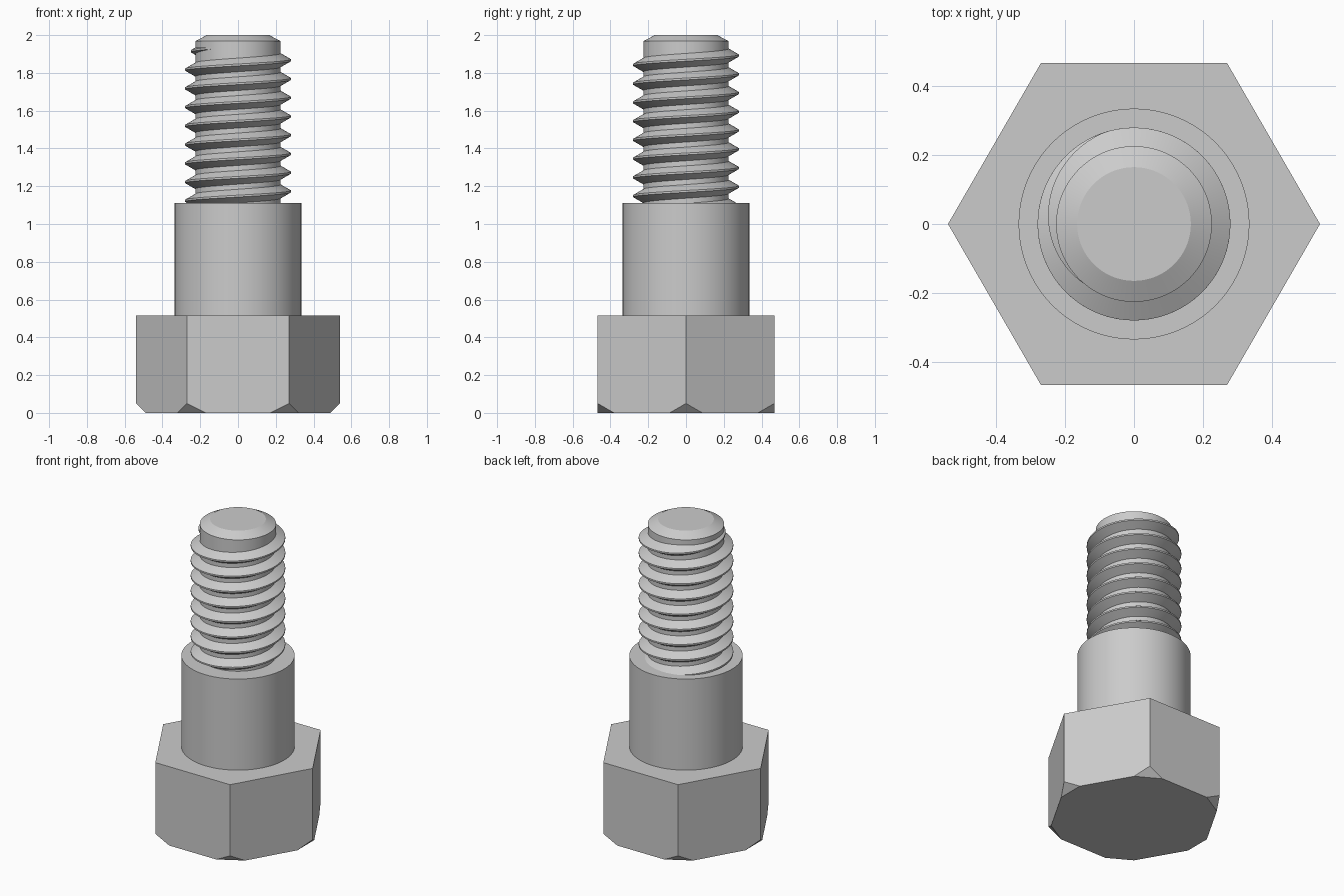
import bpy
import bmesh
from math import cos, sin, pi, radians
from mathutils import Vector

if "Cube" in bpy.data.objects:
    bpy.data.objects.remove(bpy.data.objects["Cube"], do_unlink=True)

# Single steel grey
GREY = (0.6, 0.6, 0.6, 1.0)
steel = bpy.data.materials.new("steel_grey")
steel.use_nodes = True
steel.diffuse_color = GREY
bsdf = next(n for n in steel.node_tree.nodes if n.type == 'BSDF_PRINCIPLED')
bsdf.inputs["Base Color"].default_value = GREY


def finish(name, bm, smooth=True):
    """Turn a bmesh into a named, coloured object."""
    bmesh.ops.recalc_face_normals(bm, faces=bm.faces)
    mesh = bpy.data.meshes.new(name)
    bm.to_mesh(mesh)
    bm.free()
    mesh.materials.append(steel)
    obj = bpy.data.objects.new(name, mesh)
    bpy.context.collection.objects.link(obj)
    if smooth:
        bpy.ops.object.select_all(action='DESELECT')
        obj.select_set(True)
        bpy.context.view_layer.objects.active = obj
        bpy.ops.object.shade_smooth_by_angle(angle=radians(20))
    return obj


def polar(radius, angle, z):
    return Vector((radius * cos(angle), radius * sin(angle), z))


def turned(name, profile, steps=96):
    """Solid of revolution from (radius, z) points, capped at both ends."""
    bm = bmesh.new()
    rings = [[bm.verts.new(polar(r, 2 * pi * i / steps, z)) for i in range(steps)]
             for r, z in profile]
    for low, high in zip(rings, rings[1:]):
        for i in range(steps):
            j = (i + 1) % steps
            bm.faces.new((low[i], low[j], high[j], high[i]))
    bm.faces.new(rings[0])
    bm.faces.new(rings[-1])
    return finish(name, bm)


def hex_head(name, radius, height, cut_side, cut_height):
    """Hexagonal prism whose bottom corners are cut by slanted triangles."""
    bm = bmesh.new()
    corner = [polar(radius, i * pi / 3, 0) for i in range(6)]
    up = Vector((0, 0, 1))
    top = [bm.verts.new(c + up * height) for c in corner]
    tip = [bm.verts.new(c + up * cut_height) for c in corner]
    before, after = [], []
    for i, c in enumerate(corner):
        before.append(bm.verts.new(c + (corner[i - 1] - c).normalized() * cut_side))
        after.append(bm.verts.new(c + (corner[(i + 1) % 6] - c).normalized() * cut_side))
    for i in range(6):
        j = (i + 1) % 6
        bm.faces.new((top[i], tip[i], after[i], before[j], tip[j], top[j]))
        bm.faces.new((tip[i], before[i], after[i]))
    bm.faces.new(top)
    bm.faces.new([v for pair in zip(before, after) for v in pair])
    return finish(name, bm, smooth=False)


def screw_thread(name, core, crest, pitch, z_zero, first, last, fade, steps=72):
    """Right-hand ridge swept along a helix, sinking into the core at its end."""
    bm = bmesh.new()
    depth = crest - core
    root = core - 0.01
    flat = 0.005
    half = flat + (crest - root) * 0.577
    section = ((root, -half), (crest, -flat), (crest, flat), (root, half))
    count = round((last - first) * steps)
    rings = []
    for i in range(count + 1):
        turn = first + (last - first) * i / count
        sink = depth * max(0, (turn - fade) / (last - fade))
        rings.append([bm.verts.new(polar(r - sink, 2 * pi * turn, z_zero + pitch * turn + dz))
                      for r, dz in section])
    for a, b in zip(rings, rings[1:]):
        for k in range(4):
            m = (k + 1) % 4
            bm.faces.new((a[k], a[m], b[m], b[k]))
    bm.faces.new(rings[0])
    bm.faces.new(rings[-1])
    return finish(name, bm)


# Head, shoulder, threaded core and its ridge
hex_head("hex_head", radius=0.54, height=0.515, cut_side=0.1, cut_height=0.05)
turned("shoulder", [(0.335, 0.5), (0.335, 1.11)])
turned("threaded_core", [(0.226, 1.0), (0.226, 1.968), (0.165, 2.0)])
screw_thread("thread_ridge", core=0.226, crest=0.28, pitch=0.0992, z_zero=1.867,
             first=-8.1, last=0.64, fade=0.3)
